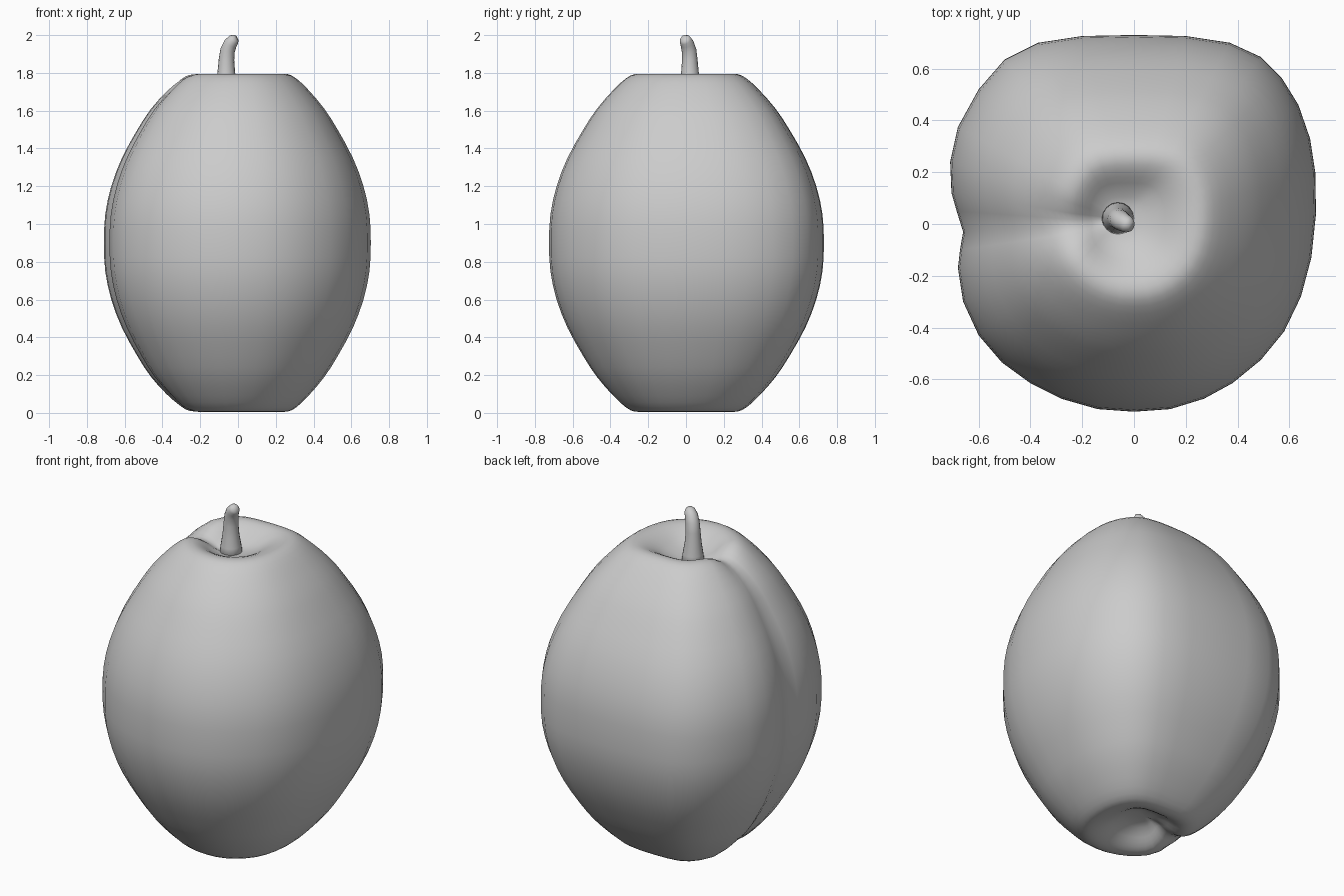
import bpy, bmesh, math
from mathutils import Vector

if "Cube" in bpy.data.objects:
    bpy.data.objects.remove(bpy.data.objects["Cube"])

# cross-section at the widest height (rounded square, notch at -x)
outline = [(0, -.725), (.14, -.715), (.27, -.675), (.38, -.615), (.49, -.525), (.58, -.415),
           (.645, -.28), (.685, -.13), (.703, .04), (.7, .2), (.68, .33), (.635, .46),
           (.57, .565), (.49, .645), (.37, .7), (.2, .726), (0, .73), (-.2, .726), (-.37, .7),
           (-.5, .635), (-.6, .52), (-.68, .375), (-.71, .24), (-.705, .12), (-.685, .05),
           (-.66, -.03), (-.672, -.1), (-.68, -.17), (-.66, -.3), (-.6, -.43), (-.51, -.535),
           (-.4, -.615), (-.28, -.675), (-.14, -.715)]
# upper half profile: (scale, height); lower half is its mirror
half = [(1, .9), (.99, 1.05), (.945, 1.2), (.865, 1.35), (.75, 1.5), (.65, 1.61), (.53, 1.71),
        (.44, 1.77), (.375, 1.793), (.31, 1.79), (.24, 1.765), (.17, 1.73), (.09, 1.705)]
profile = [(s, 1.8 - z, -1) for s, z in half[:0:-1]] + [(s, z, 1) for s, z in half]


def catmull(a, b, c, d, t):
    return .5 * (2 * b + (c - a) * t + (2 * a - 5 * b + 4 * c - d) * t * t + (3 * b - a - 3 * c + d) * t ** 3)


def refine(pts):
    out = []
    for i in range(len(pts) - 1):
        q = [pts[max(0, min(len(pts) - 1, i + k))] for k in (-1, 0, 1, 2)]
        for t in (0, .5):
            out.append(tuple(catmull(*[p[k] for p in q], t) for k in range(2)))
    return out + [pts[-1][:2]]


# fruit body with dimples at both ends and a groove joining them
bm = bmesh.new()
rings = []
for s, z in refine(profile):
    side = 1 if z > .9 else -1
    inner = max(0, 1 - s / .35)
    ring = []
    for x, y in outline:
        a = math.atan2(y, -x)
        g = math.exp(-(a / .3) ** 2)
        near = math.exp(-((s - .34) / .2) ** 2)
        ring.append(bm.verts.new((x * s - .06 * inner, y * s + .02 * inner,
                                  z - side * .06 * g * near)))
    rings.append(ring)
n = len(outline)
for lo, hi in zip(rings, rings[1:]):
    for i in range(n):
        j = (i + 1) % n
        bm.faces.new((lo[i], lo[j], hi[j], hi[i]))
for ring, z in ((rings[0], .1), (rings[-1], 1.7)):
    c = bm.verts.new((-.06, .02, z))
    for i in range(n):
        bm.faces.new((ring[i], ring[(i + 1) % n], c))
bmesh.ops.recalc_face_normals(bm, faces=bm.faces)
for f in bm.faces:
    f.smooth = True
me = bpy.data.meshes.new("fruit_body")
bm.to_mesh(me)
bm.free()
body = bpy.data.objects.new("fruit_body", me)
bpy.context.collection.objects.link(body)

# stem: tapered tube bending to +x at the tip
path = [(-.062, .022, 1.67, .066), (-.062, .022, 1.74, .057), (-.062, .021, 1.8, .047),
        (-.061, .02, 1.87, .041), (-.055, .016, 1.92, .039), (-.04, .006, 1.955, .036),
        (-.022, -.004, 1.975, .031), (-.009, -.01, 1.982, .02)]
bm = bmesh.new()
rings = []
for i, p in enumerate(path):
    d = (Vector(path[min(i + 1, len(path) - 1)][:3]) - Vector(path[max(i - 1, 0)][:3])).normalized()
    u = Vector((0, 1, 0)).cross(d).normalized()
    v = d.cross(u)
    rings.append([bm.verts.new(Vector(p[:3]) + p[3] * (u * math.cos(k * math.pi / 8) + v * math.sin(k * math.pi / 8)))
                  for k in range(16)])
for lo, hi in zip(rings, rings[1:]):
    for i in range(16):
        j = (i + 1) % 16
        bm.faces.new((lo[i], lo[j], hi[j], hi[i]))
bm.faces.new(rings[0][::-1])
bm.faces.new(rings[-1])
for f in bm.faces:
    f.smooth = True
me = bpy.data.meshes.new("stem")
bm.to_mesh(me)
bm.free()
stem = bpy.data.objects.new("stem", me)
bpy.context.collection.objects.link(stem)
